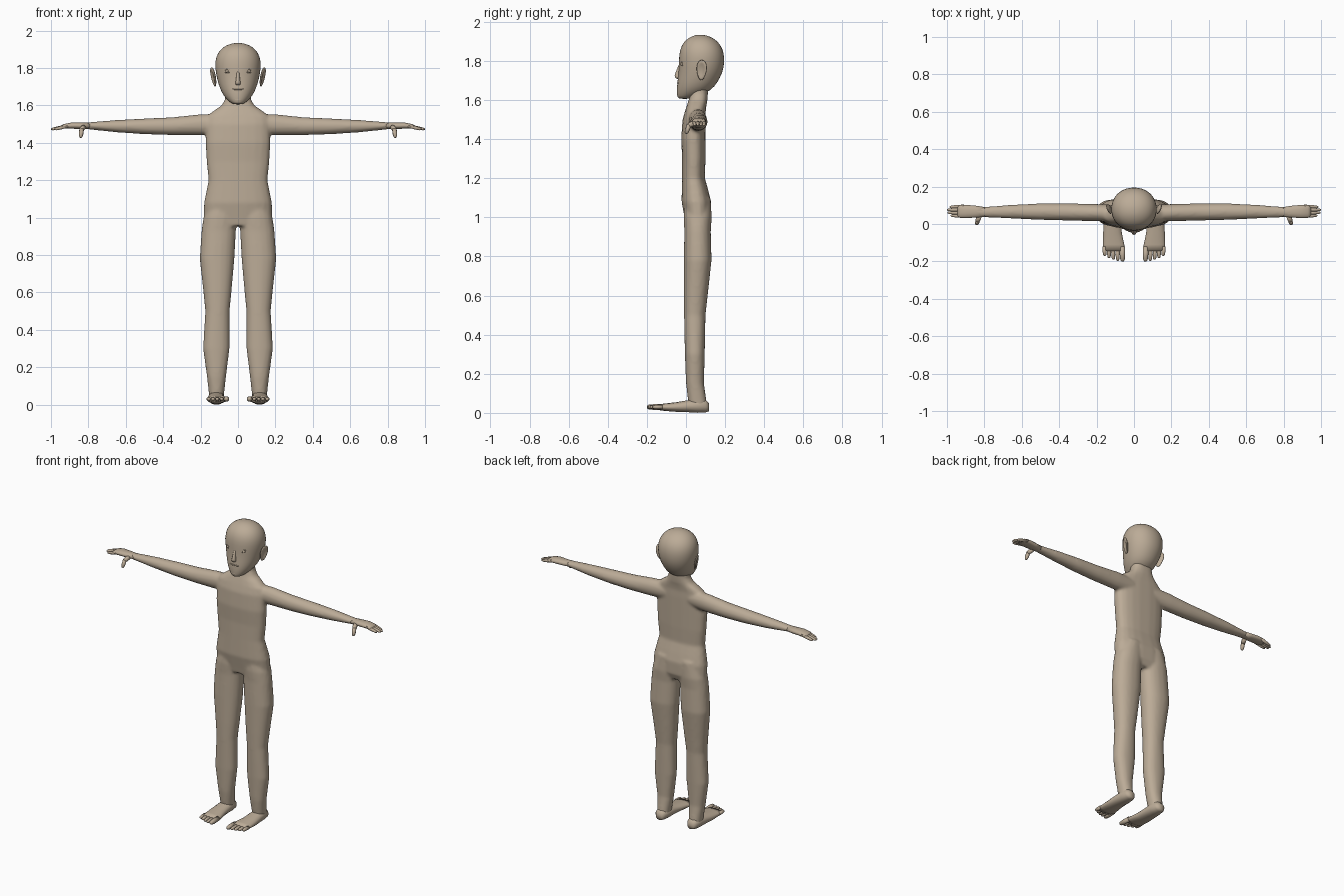
import bpy, bmesh, math
from mathutils import Vector, Matrix

if "Cube" in bpy.data.objects:
    bpy.data.objects.remove(bpy.data.objects["Cube"])

SKIN = bpy.data.materials.new("warm_tan_skin")
SKIN.use_nodes = True
SKIN.diffuse_color = (0.50, 0.41, 0.31, 1)
SKIN.node_tree.nodes["Principled BSDF"].inputs["Base Color"].default_value = SKIN.diffuse_color


def finish(name, bm, subdivide=0):
    bmesh.ops.recalc_face_normals(bm, faces=bm.faces)
    mesh = bpy.data.meshes.new(name)
    bm.to_mesh(mesh)
    bm.free()
    mesh.materials.append(SKIN)
    mesh.shade_smooth()
    ob = bpy.data.objects.new(name, mesh)
    bpy.context.collection.objects.link(ob)
    if subdivide:
        ob.modifiers.new("Subdivision", 'SUBSURF').levels = subdivide
        ob.modifiers["Subdivision"].render_levels = subdivide
    return ob


def loft(bm, axis, rows, side=1, sides=20, power=2.2):
    """Skin superellipse sections given as (position, centre a, centre b, radius a, radius b)."""
    rings = []
    for t, ca, cb, ra, rb in rows:
        ring = []
        for i in range(sides):
            ang = math.tau * (i + 0.5) / sides
            c, s = math.cos(ang), math.sin(ang)
            a = ca + ra * math.copysign(abs(c) ** (2 / power), c)
            b = cb + rb * math.copysign(abs(s) ** (2 / power), s)
            p = {'x': (t, a, b), 'y': (a, t, b), 'z': (a, b, t)}[axis]
            ring.append(bm.verts.new((p[0] * side, p[1], p[2])))
        rings.append(ring)
    for r, q in zip(rings, rings[1:]):
        for i in range(sides):
            j = (i + 1) % sides
            bm.faces.new((r[i], r[j], q[j], q[i]))
    bm.faces.new(rings[0])
    bm.faces.new(rings[-1])


def digit(bm, start, end, r0, r1, side):
    """A rounded finger or toe between two points."""
    a, b = Vector(start), Vector(end)
    a.x *= side
    b.x *= side
    turn = (b - a).to_track_quat('Z', 'Y').to_matrix().to_4x4()
    length = (b - a).length
    part = bmesh.new()
    loft(part, 'z', [(0, 0, 0, r0, r0), (length * .6, 0, 0, r0, r0),
                     (length * .9, 0, 0, r1, r1), (length, 0, 0, r1 * .5, r1 * .5)], sides=8, power=2)
    part.transform(Matrix.Translation(a) @ turn)
    mesh = bpy.data.meshes.new("digit_tmp")
    part.to_mesh(mesh)
    part.free()
    bm.from_mesh(mesh)
    bpy.data.meshes.remove(mesh)


def ellipsoid(name, loc, size, rot=(0, 0, 0)):
    bm = bmesh.new()
    bmesh.ops.create_uvsphere(bm, u_segments=16, v_segments=10, radius=1)
    bm.transform(Matrix.Diagonal((*size, 1)))
    ob = finish(name, bm)
    ob.location, ob.rotation_euler = loc, rot
    return ob


# Torso, neck, arms and legs, fused into one smooth skin
bm = bmesh.new()
loft(bm, 'z', [(.955, 0, .055, .15, .055), (1.0, 0, .06, .184, .068), (1.08, 0, .053, .182, .076),
               (1.14, 0, .046, .17, .068), (1.2, 0, .038, .158, .059), (1.3, 0, .04, .168, .06),
               (1.4, 0, .038, .174, .063), (1.5, 0, .042, .172, .06), (1.545, 0, .048, .165, .053),
               (1.575, 0, .055, .125, .05), (1.6, 0, .062, .088, .048), (1.63, 0, .066, .07, .046),
               (1.7, 0, .07, .064, .045)], power=2.5)
for side in (1, -1):
    loft(bm, 'z', [(1.1, .08, .06, .07, .066), (1.0, .095, .06, .09, .072), (.93, .103, .059, .092, .068),
                   (.78, .112, .06, .093, .071), (.6, .11, .05, .075, .061), (.5, .11, .045, .065, .055),
                   (.3, .116, .045, .071, .051), (.15, .115, .046, .051, .046),
                   (.06, .115, .058, .041, .047), (.02, .115, .065, .037, .045)], side)
    loft(bm, 'x', [(.08, .055, 1.5, .045, .055), (.2, .061, 1.497, .046, .056), (.35, .064, 1.489, .046, .048),
                   (.5, .066, 1.488, .044, .042), (.65, .066, 1.489, .037, .033),
                   (.8, .064, 1.491, .028, .019), (.86, .066, 1.491, .03, .017)], side, power=2)
body = finish("body", bm)
remesh = body.modifiers.new("Fuse", 'REMESH')
remesh.mode, remesh.voxel_size, remesh.use_smooth_shade = 'VOXEL', .009, True
relax = body.modifiers.new("Relax", 'SMOOTH')
relax.factor, relax.iterations = .5, 5

# Head
bm = bmesh.new()
loft(bm, 'z', [(1.605, 0, -.008, .026, .032), (1.62, 0, .01, .047, .056), (1.65, 0, .042, .078, .09),
               (1.69, 0, .058, .098, .104), (1.74, 0, .075, .113, .114), (1.79, 0, .08, .123, .118),
               (1.84, 0, .08, .124, .116), (1.88, 0, .078, .11, .102), (1.91, 0, .076, .084, .076),
               (1.928, 0, .074, .048, .042), (1.934, 0, .073, .015, .013)], sides=20, power=2.1)
finish("head", bm, 1)

# Nose and lips
bm = bmesh.new()
loft(bm, 'z', [(1.79, 0, -.027, .008, .008), (1.76, 0, -.036, .009, .01), (1.73, 0, -.043, .012, .016),
               (1.716, 0, -.042, .017, .018), (1.707, 0, -.036, .011, .01)], sides=10, power=2)
finish("nose", bm, 1)
ellipsoid("upper_lip", (0, -.037, 1.687), (.034, .009, .006))
ellipsoid("lower_lip", (0, -.036, 1.676), (.028, .009, .006))
ellipsoid("chin", (0, -.028, 1.63), (.03, .018, .018))

for side, label in ((1, "left"), (-1, "right")):
    # Eyes with raised lids
    ellipsoid(label + "_eye", (.056 * side, -.019, 1.783), (.013, .009, .008))
    for lid, z in (("upper", 1.791), ("lower", 1.776)):
        ellipsoid(f"{label}_{lid}_eyelid", (.056 * side, -.02, z), (.018, .006, .003), (0, 0, .4 * side))

    # Ears: a shell with a raised rim
    bm = bmesh.new()
    bmesh.ops.create_uvsphere(bm, u_segments=16, v_segments=10, radius=1)
    bm.transform(Matrix.Diagonal((.011, .028, .053, 1)))
    for v in bm.verts:
        hollow = 1 - min(1, (v.co.y / .022) ** 2 + (v.co.z / .043) ** 2)
        if v.co.x * side > 0:
            v.co.x -= .012 * hollow * side
        v.co.y *= 1 + v.co.z * 4
    ear = finish(label + "_ear", bm, 1)
    ear.location = (.132 * side, .08, 1.753)
    ear.rotation_euler = (-.12, .17 * side, -.35 * side)

    # Hands: palm, four fingers and a drooping thumb
    bm = bmesh.new()
    loft(bm, 'x', [(.79, .064, 1.491, .026, .017), (.84, .066, 1.491, .032, .017),
                   (.89, .067, 1.492, .036, .017), (.93, .068, 1.488, .036, .013),
                   (.945, .068, 1.484, .031, .009)], side, sides=12)
    for i, tip in enumerate((.98, .997, 1.0, .985)):
        y = .041 + i * .018
        digit(bm, (.91, y, 1.49), (tip, y - .003 * (i - 1.5), 1.472), .0095, .0075, side)
    digit(bm, (.825, .045, 1.485), (.838, .012, 1.468), .014, .013, side)
    digit(bm, (.836, .016, 1.474), (.841, .0, 1.428), .012, .009, side)
    finish(label + "_hand", bm)

    # Feet: sole and instep, then five toes
    bm = bmesh.new()
    loft(bm, 'y', [(.118, .115, .028, .022, .02), (.1, .115, .035, .036, .033), (.06, .115, .036, .043, .036),
                   (.01, .116, .034, .046, .031), (-.05, .115, .03, .051, .025),
                   (-.11, .109, .029, .058, .019), (-.145, .107, .029, .056, .014)], side, sides=16)
    for i, tip in enumerate((-.2, -.197, -.191, -.182, -.17)):
        r = .0155 if i == 0 else .0115
        x = .063 + .023 * i + (.003 if i else 0)
        digit(bm, (x, -.12, .03), (x - .002, tip, .03), r, r * .8, side)
    finish(label + "_foot", bm)
